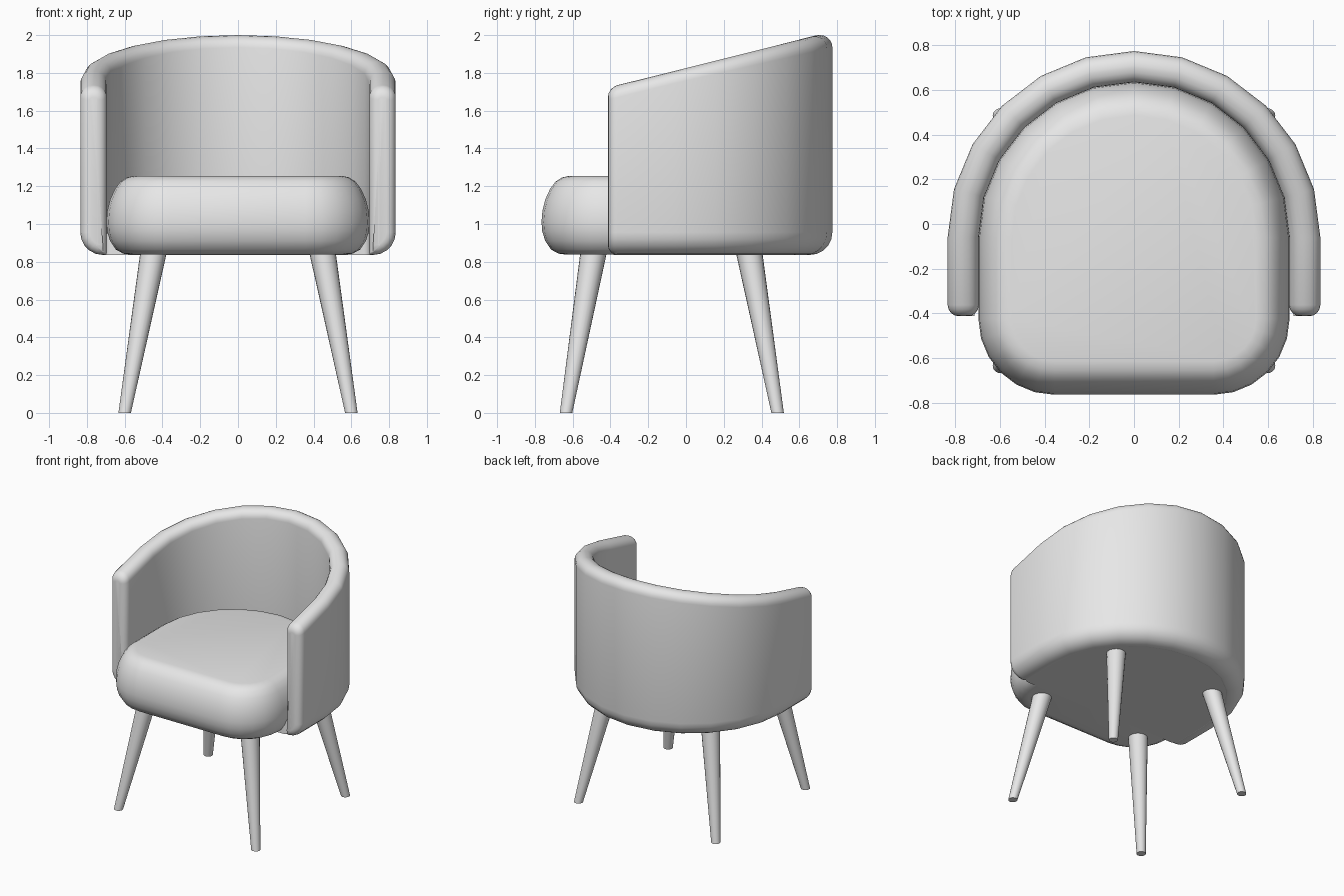
import bpy, bmesh, math

cube = bpy.data.objects.get("Cube")
if cube:
    bpy.data.objects.remove(cube, do_unlink=True)

grey = bpy.data.materials.new("light grey")
grey.use_nodes = True
grey.diffuse_color = (0.8, 0.8, 0.8, 1)
grey.node_tree.nodes["Principled BSDF"].inputs["Base Color"].default_value = (0.8, 0.8, 0.8, 1)

CY = -0.06  # centre of the round back


def loft(name, rings):
    """Skin matching rings of points and cap both ends."""
    bm = bmesh.new()
    loops = [[bm.verts.new(p) for p in ring] for ring in rings]
    n = len(loops[0])
    for a, b in zip(loops, loops[1:]):
        for i in range(n):
            j = (i + 1) % n
            bm.faces.new((a[i], a[j], b[j], b[i]))
    bm.faces.new(loops[0][::-1])
    bm.faces.new(loops[-1])
    bmesh.ops.recalc_face_normals(bm, faces=bm.faces)
    mesh = bpy.data.meshes.new(name)
    bm.to_mesh(mesh)
    bm.free()
    mesh.materials.append(grey)
    obj = bpy.data.objects.new(name, mesh)
    bpy.context.collection.objects.link(obj)
    bpy.ops.object.select_all(action='DESELECT')
    obj.select_set(True)
    bpy.context.view_layer.objects.active = obj
    bpy.ops.object.shade_smooth_by_angle(angle=math.radians(35))
    return obj


def section(top, inset):
    """Wall section as (offset across the wall, height), with rounded corners."""
    lo, hi, z0, z1 = -0.07 + inset, 0.07 - inset, 0.836 + inset, top - inset
    corners = [(hi, z0, 0.12, -90), (hi, z1, 0.065, 0),
               (lo, z1, 0.065, 90), (lo, z0, 0.012, 180)]
    pts = []
    for x, z, r, start in corners:
        r = max(min(r, 0.128) - inset, 0.006)
        cx = x - r if x == hi else x + r
        cz = z + r if z == z0 else z - r
        for k in range(6):
            a = math.radians(start + 90 * k / 5)
            pts.append((cx + r * math.cos(a), cz + r * math.sin(a)))
    return pts


# Wrap-around back and arms: straight arms, half-circle back, rounded ends
R = 0.765
END = -0.413
soft = 0.05
stations = []
for k in range(5):
    a = math.radians(90 * k / 4)
    stations.append((R, END + soft * (1 - math.sin(a)), 0, soft * (1 - math.cos(a))))
arm_end = stations[::-1]
arm_end.sort(key=lambda s: s[1])
arc = [(R * math.cos(math.radians(t)), CY + R * math.sin(math.radians(t)), t, 0)
       for t in range(0, 181, 15)]
other_end = [(-x, y, 180, i) for x, y, t, i in reversed(arm_end)]
rings = []
for x, y, t, inset in arm_end + arc + other_end:
    c, s = math.cos(math.radians(t)), math.sin(math.radians(t))
    top = 1.825 + 0.248 * y
    rings.append([(x + u * c, y + u * s, z) for u, z in section(top, inset)])
loft("back_and_arms", rings)


def seat_outline(inset, front=-0.765, corner=0.34):
    """Half-circle back with a straight front and rounded front corners."""
    w, pts = 0.697, []
    for k in range(13):
        a = math.radians(15 * k)
        pts.append(((w - inset) * math.cos(a), CY + (w - inset) * math.sin(a)))
    for side, start in ((-1, 180), (1, 270)):
        for k in range(7):
            a = math.radians(start + 15 * k)
            r = corner - inset
            pts.append((side * (w - corner) + r * math.cos(a),
                        front + corner + r * math.sin(a)))
    return pts


# Seat cushion: soft edge profile as (inset, height)
profile = [(0.13, 0.838), (0.09, 0.843), (0.05, 0.865), (0.02, 0.91), (0.004, 0.96),
           (0, 1.01), (0.005, 1.07), (0.02, 1.13), (0.045, 1.185), (0.075, 1.225),
           (0.11, 1.247), (0.15, 1.255)]
loft("seat_cushion", [[(x, y, z) for x, y in seat_outline(i)] for i, z in profile])

# Base panel closing the underside between the arms
loft("base_panel", [[(x, y, z) for x, y in seat_outline(-0.01, front=-0.375, corner=0.03)]
                    for z in (0.837, 0.95)])

# Splayed tapered legs
for side, sx in (("left", 1), ("right", -1)):
    for end, y_top, y_foot in (("front", -0.49, -0.635), ("back", 0.335, 0.485)):
        rings = []
        for x, y, z, r in ((0.60, y_foot, 0, 0.033), (0.448, y_top, 0.845, 0.07)):
            rings.append([(sx * x + r * math.cos(math.tau * k / 20),
                           y + r * math.sin(math.tau * k / 20), z) for k in range(20)])
        loft(f"{end}_{side}_leg", rings)
